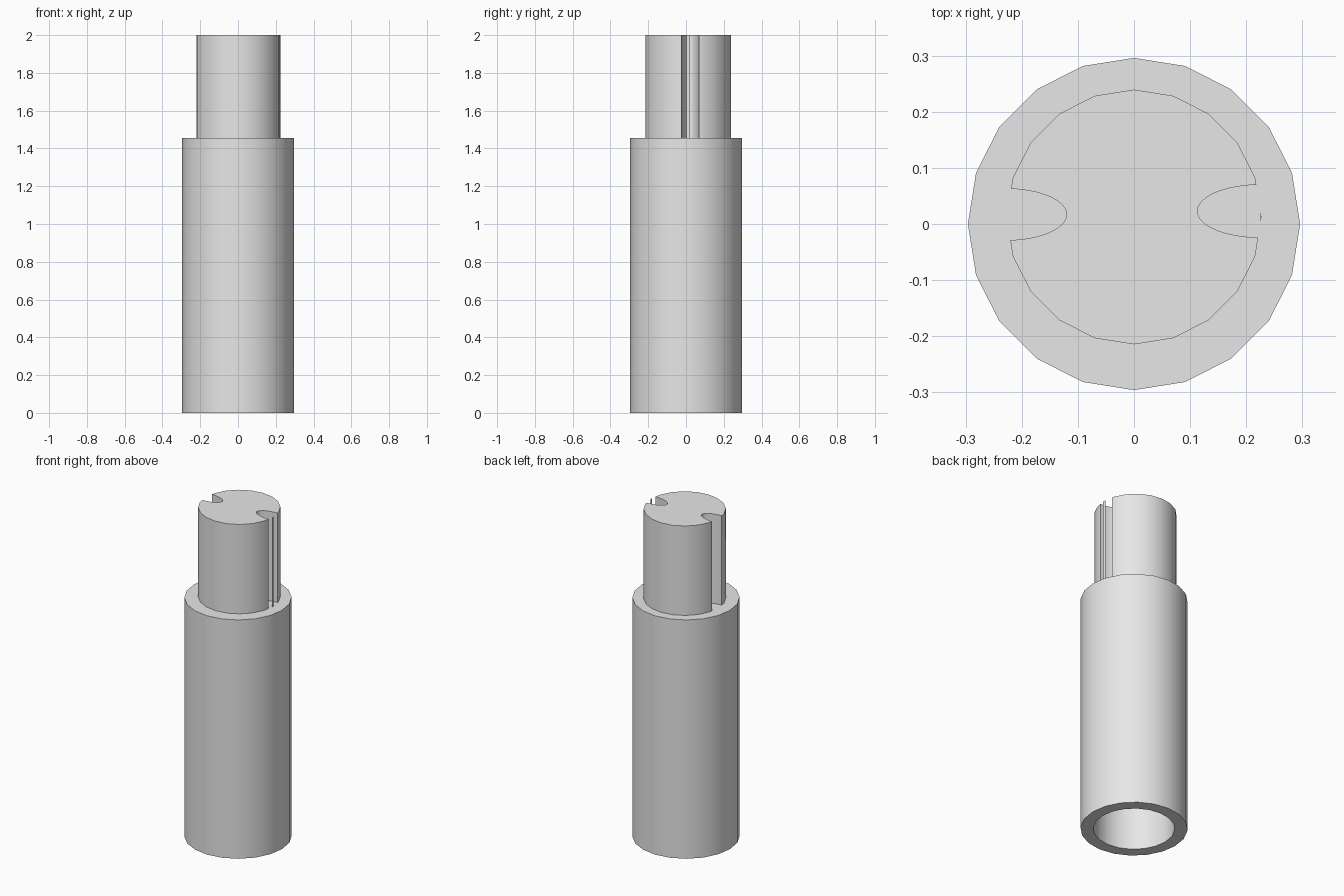
import bpy, bmesh, math

cube = bpy.data.objects.get("Cube")
if cube:
    bpy.data.objects.remove(cube, do_unlink=True)

SIDES = 20
SHOULDER = 1.455
TOP = 2.0
BODY_R, BORE_R, PIN_R = 0.296, 0.225, 0.227
BORE_DEPTH = 0.55
PIN_Y = 0.0125

grey = bpy.data.materials.new("light_grey")
grey.use_nodes = True
grey.diffuse_color = (0.8, 0.8, 0.8, 1)
grey.node_tree.nodes["Principled BSDF"].inputs["Base Color"].default_value = (0.8, 0.8, 0.8, 1)


def make_object(name, bm):
    bmesh.ops.recalc_face_normals(bm, faces=bm.faces)
    mesh = bpy.data.meshes.new(name)
    bm.to_mesh(mesh)
    bm.free()
    mesh.materials.append(grey)
    obj = bpy.data.objects.new(name, mesh)
    bpy.context.scene.collection.objects.link(obj)
    return obj


def select_only(obj):
    bpy.ops.object.select_all(action='DESELECT')
    obj.select_set(True)
    bpy.context.view_layer.objects.active = obj


def prism(name, outline, z0, z1):
    """Extrude a closed xy outline from z0 to z1."""
    bm = bmesh.new()
    face = bm.faces.new([bm.verts.new((x, y, z0)) for x, y in outline])
    new = bmesh.ops.extrude_face_region(bm, geom=[face])["geom"]
    moved = [v for v in new if isinstance(v, bmesh.types.BMVert)]
    bmesh.ops.translate(bm, verts=moved, vec=(0, 0, z1 - z0))
    return make_object(name, bm)


def ring(radius, cy=0.0):
    step = 2 * math.pi / SIDES
    return [(radius * math.cos(i * step), cy + radius * math.sin(i * step))
            for i in range(SIDES)]


# Sleeve: closed at the shoulder, with a round socket in the underside
bm = bmesh.new()
levels = [(BODY_R, SHOULDER), (BODY_R, 0), (BORE_R, 0), (BORE_R, BORE_DEPTH)]
loops = [[bm.verts.new((x, y, z)) for x, y in ring(r)] for r, z in levels]
for a, b in zip(loops, loops[1:]):
    for i in range(SIDES):
        j = (i + 1) % SIDES
        bm.faces.new((a[i], a[j], b[j], b[i]))
bm.faces.new(loops[0])
bm.faces.new(loops[-1])
sleeve = make_object("sleeve", bm)

# Pin: narrower stub on top of the sleeve
pin = prism("pin", ring(PIN_R, PIN_Y), SHOULDER, TOP)


# Two rounded key slots cut along the full height of the pin
def slot_cutter(name, side, base, depth, cy, half_width):
    outline = []
    for i in range(25):
        t = math.pi * (i / 24 - 0.5)
        outline.append((side * (base - depth * math.cos(t)),
                        cy + half_width * math.sin(t)))
    return prism(name, outline, SHOULDER - 0.1, TOP + 0.1)


cutters = [
    slot_cutter("left_slot_cutter", 1, 0.2255, 0.1125, 0.023, 0.047),
    slot_cutter("right_slot_cutter", -1, 0.23, 0.11, 0.017, 0.046),
]
select_only(pin)
for cutter in cutters:
    mod = pin.modifiers.new(cutter.name, 'BOOLEAN')
    mod.operation = 'DIFFERENCE'
    mod.solver = 'EXACT'
    mod.object = cutter
    bpy.ops.object.modifier_apply(modifier=mod.name)
for cutter in cutters:
    bpy.data.objects.remove(cutter, do_unlink=True)

# Smooth round walls, crisp rims
for obj in (sleeve, pin):
    select_only(obj)
    bpy.ops.object.shade_smooth_by_angle(angle=math.radians(30))
